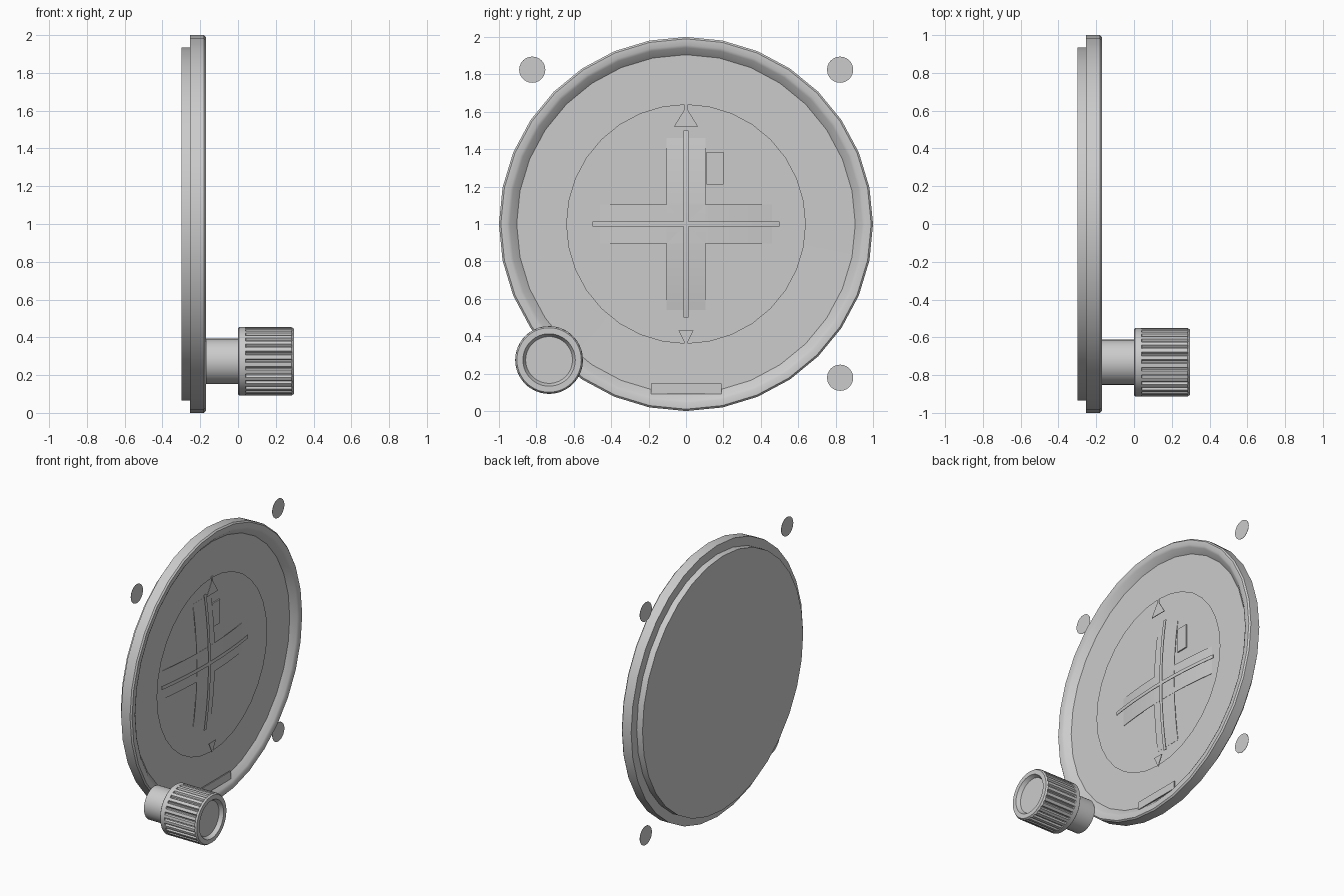
import bpy, bmesh, math
from math import sin, cos, pi

if "Cube" in bpy.data.objects:
    bpy.data.objects.remove(bpy.data.objects["Cube"])

grey = bpy.data.materials.new("light_grey")
grey.diffuse_color = (0.6, 0.6, 0.6, 1)
grey.use_nodes = True
grey.node_tree.nodes["Principled BSDF"].inputs["Base Color"].default_value = grey.diffuse_color


def finish(bm, name, smooth=True):
    bmesh.ops.recalc_face_normals(bm, faces=bm.faces)
    me = bpy.data.meshes.new(name)
    bm.to_mesh(me)
    bm.free()
    me.materials.append(grey)
    ob = bpy.data.objects.new(name, me)
    bpy.context.collection.objects.link(ob)
    if smooth:
        bpy.ops.object.select_all(action='DESELECT')
        ob.select_set(True)
        bpy.context.view_layer.objects.active = ob
        bpy.ops.object.shade_smooth_by_angle(angle=math.radians(30))
    return ob


def lathe(name, profile, cy, cz, n, cap_end=True):
    """Turn (x, radius[, groove depth]) rings around an axis along x, capped at the ends."""
    bm = bmesh.new()
    rings = []
    for x, r, *groove in profile:
        ring = []
        for k in range(n):
            rr = r - (groove[0] if groove and k % 6 < 2 else 0)
            a = 2 * pi * k / n
            ring.append(bm.verts.new((x, cy + rr * sin(a), cz + rr * cos(a))))
        rings.append(ring)
    for a, b in zip(rings, rings[1:]):
        for k in range(n):
            j = (k + 1) % n
            bm.faces.new((a[k], a[j], b[j], b[k]))
    bm.faces.new(rings[0])
    if cap_end:
        bm.faces.new(rings[-1])
    return finish(bm, name)


def prism(name, pts, x0, x1):
    """Extrude a (y, z) outline from x0 to x1."""
    bm = bmesh.new()
    f = bm.faces.new([bm.verts.new((x0, y, z)) for y, z in pts])
    g = bmesh.ops.extrude_face_region(bm, geom=[f])["geom"]
    vs = [v for v in g if isinstance(v, bmesh.types.BMVert)]
    bmesh.ops.translate(bm, verts=vs, vec=(x1 - x0, 0, 0))
    return finish(bm, name, smooth=False)


def bowed_strip(name, half_len, half_w, x_end, x_mid, upright, thick):
    """Strip across the dial that bulges forward in the middle."""
    bm = bmesh.new()
    n, rows = 16, []
    for i in range(n + 1):
        t = -1 + 2 * i / n
        x = x_end + (x_mid - x_end) * (1 - t * t)
        row = []
        for dx, w in ((-thick, -half_w), (0, -half_w), (0, half_w), (-thick, half_w)):
            y, z = (w, t * half_len) if upright else (t * half_len, w)
            row.append(bm.verts.new((x + dx, y, 1 + z)))
        rows.append(row)
    for a, b in zip(rows, rows[1:]):
        for k in range(4):
            j = (k + 1) % 4
            bm.faces.new((a[k], a[j], b[j], b[k]))
    bm.faces.new(rows[0])
    bm.faces.new(rows[-1])
    return finish(bm, name)


# Case: back disc, bezel ring with bevelled lip, and front dial plate with a round opening
lathe("bezel_and_dial", [(-0.30, 0.935), (-0.253, 0.935), (-0.253, 1.0), (-0.18, 1.0),
                         (-0.17, 0.99), (-0.17, 0.957), (-0.178, 0.942), (-0.212, 0.905),
                         (-0.213, 0.638)], 0, 1, 32, cap_end=False)
# Round rim of the opening, and the floor seen through it
lathe("dial_floor", [(-0.297, 0.9), (-0.295, 0.9)], 0, 1, 32)

# Bowed cross and the two needles in front of it
for upright, tag in ((True, "vertical"), (False, "horizontal")):
    bowed_strip(tag + "_band", 0.46, 0.105, -0.294, -0.262, upright, 0.003)
    bowed_strip(tag + "_needle", 0.5, 0.013, -0.268, -0.232, upright, 0.004)

# Pointers, flag window and index line
prism("top_pointer", [(-0.065, 1.52), (0.065, 1.52), (0, 1.625)], -0.214, -0.209)
prism("top_index_line", [(-0.008, 1.6), (0.008, 1.6), (0.008, 1.65), (-0.008, 1.65)], -0.215, -0.21)
prism("bottom_pointer", [(-0.04, 0.43), (0.04, 0.43), (0, 0.35)], -0.214, -0.209)
prism("flag_plate", [(0.11, 1.21), (0.2, 1.21), (0.2, 1.385), (0.11, 1.385)], -0.294, -0.285)
# Label plate at the foot of the dial
prism("label_plate", [(-0.187, 0.09), (0.19, 0.09), (0.19, 0.147), (-0.187, 0.147)], -0.199, -0.19)

# Corner screw heads (the knob takes the fourth corner)
for i, (y, z) in enumerate(((-0.822, 1.825), (0.824, 1.825), (0.824, 0.178))):
    lathe("corner_screw_%d" % (i + 1), [(-0.25, 0.07), (-0.248, 0.07)], y, z, 24)

# Knob shaft and ribbed knob with dished end
KY, KZ = -0.732, 0.273
lathe("knob_shaft", [(-0.17, 0.12), (0.01, 0.12)], KY, KZ, 32)
lathe("ribbed_knob", [(0.0, 0.174), (0.006, 0.181), (0.04, 0.181), (0.042, 0.181, 0.012),
                      (0.284, 0.181, 0.012), (0.286, 0.179), (0.297, 0.172), (0.297, 0.14),
                      (0.27, 0.125)], KY, KZ, 168)
